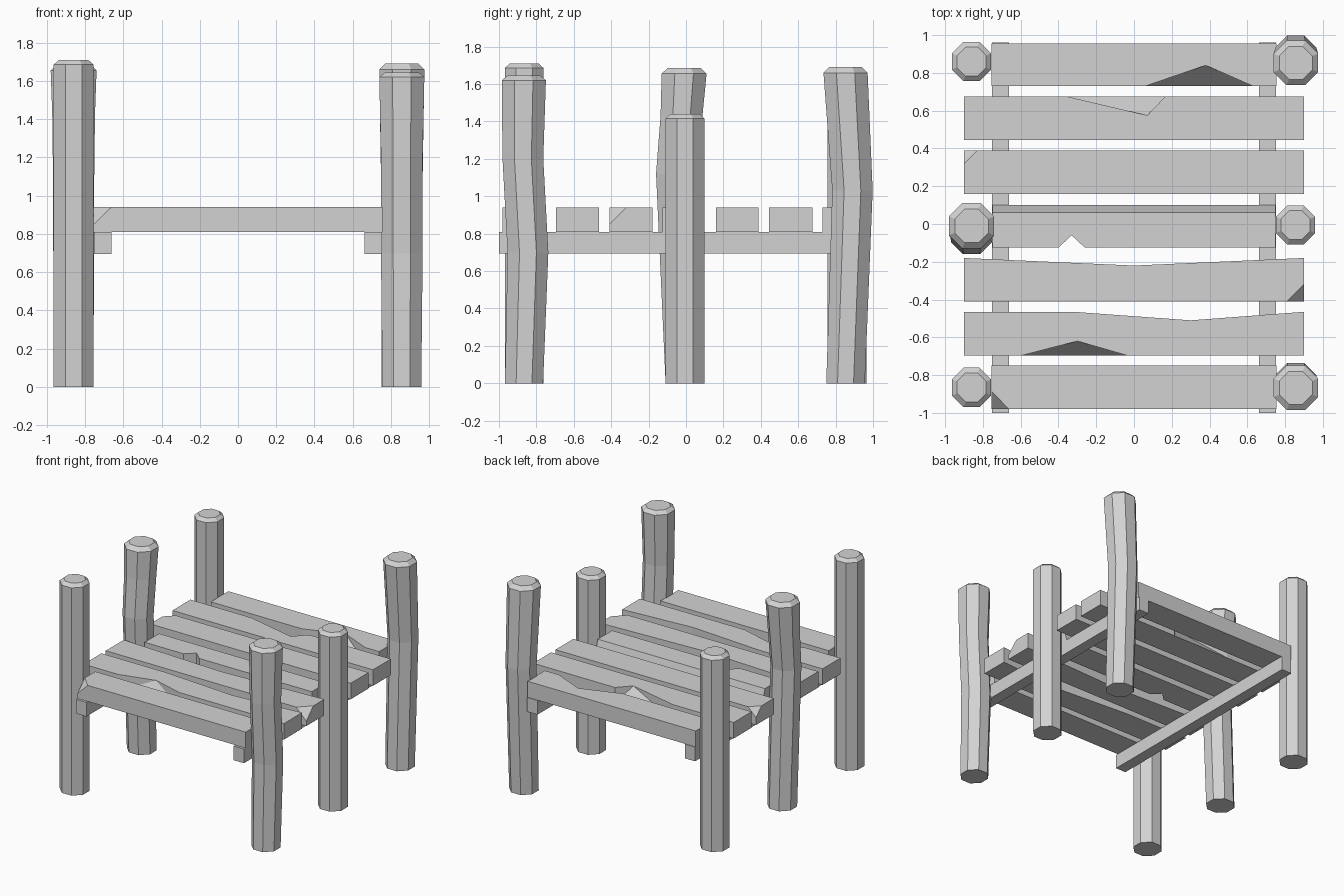
import bpy, bmesh, math
from mathutils import Vector

old = bpy.data.objects.get("Cube")
if old:
    bpy.data.objects.remove(old, do_unlink=True)

grey = bpy.data.materials.new("weathered_grey_wood")
grey.use_nodes = True
grey.diffuse_color = (0.65, 0.65, 0.65, 1)
grey.node_tree.nodes["Principled BSDF"].inputs["Base Color"].default_value = grey.diffuse_color


def finish(name, bm):
    bmesh.ops.recalc_face_normals(bm, faces=bm.faces)
    mesh = bpy.data.meshes.new(name)
    bm.to_mesh(mesh)
    bm.free()
    mesh.materials.append(grey)
    ob = bpy.data.objects.new(name, mesh)
    bpy.context.collection.objects.link(ob)
    return ob


def post(name, x, sections, height):
    """Octagonal post through (z, y, half width) sections, with a bevelled cap."""
    bm = bmesh.new()
    rings = []
    _, y, half = sections[-1]
    for z, cy, a in sections + [(height, y, half * 0.74)]:
        r = a / math.cos(math.pi / 8)
        angles = [math.pi / 8 + k * math.pi / 4 for k in range(8)]
        rings.append([bm.verts.new((x + r * math.cos(t), cy + r * math.sin(t), z)) for t in angles])
    for lo, hi in zip(rings, rings[1:]):
        for k in range(8):
            n = (k + 1) % 8
            bm.faces.new((lo[k], lo[n], hi[n], hi[k]))
    bm.faces.new(rings[0][::-1])
    bm.faces.new(rings[-1])
    finish(name, bm)


def board(name, half, front, back, front_mid=(), back_mid=(), bevel=0, corner=None, z=(0.81, 0.94)):
    """Board along x. Mid points are (x, top y, bottom y), listed left to right.
    corner = (x side, y side, x cut, y cut, z cut) slices off one top corner."""
    z0, z1 = z
    loop = [(-half, front, front), *front_mid, (half, front, front),
            (half, back - bevel, back), *reversed(back_mid), (-half, back - bevel, back)]
    bm = bmesh.new()
    top = [bm.verts.new((x, t, z1)) for x, t, b in loop]
    bot = [bm.verts.new((x, b, z0)) for x, t, b in loop]
    bm.faces.new(top)
    bm.faces.new(bot[::-1])
    leans = [t != b for x, t, b in loop]
    for i in range(len(loop)):
        j = (i + 1) % len(loop)
        if leans[i] == leans[j] or bevel:
            bm.faces.new((top[i], bot[i], bot[j], top[j]))
        elif leans[i]:
            bm.faces.new((top[i], bot[j], top[j]))
            bm.faces.new((top[i], bot[i], bot[j]))
        else:
            bm.faces.new((top[i], bot[i], top[j]))
            bm.faces.new((top[j], bot[i], bot[j]))
    bmesh.ops.recalc_face_normals(bm, faces=bm.faces)
    if corner:
        sx, sy, cx, cy, cz = corner
        edge_y = back if sy > 0 else front
        normal = Vector((sx / cx, sy / cy, 1 / cz)).normalized()
        bmesh.ops.bisect_plane(bm, geom=bm.verts[:] + bm.edges[:] + bm.faces[:],
                               plane_co=(sx * half, edge_y, z1 - cz),
                               plane_no=normal, clear_outer=True)
        bmesh.ops.holes_fill(bm, edges=[e for e in bm.edges if e.is_boundary])
    return finish(name, bm)


# Straight posts
for name, x, y, h in (("front_right_post", -0.86, -0.865, 1.71),
                      ("back_right_post", -0.86, 0.86, 1.58),
                      ("middle_left_post", 0.855, -0.005, 1.44)):
    post(name, x, [(0, y, 0.104), (h - 0.025, y, 0.104)], h)

# Bent posts
post("front_left_post", 0.857,
     [(0, -0.866, 0.102), (0.7, -0.845, 0.109), (1.2, -0.872, 0.109), (1.62, -0.867, 0.118)], 1.645)
post("back_left_post", 0.857,
     [(0, 0.853, 0.103), (1.03, 0.89, 0.108), (1.66, 0.853, 0.118)], 1.69)
post("middle_right_post", -0.86,
     [(0, -0.005, 0.104), (1.12, -0.052, 0.108), (1.43, -0.024, 0.112), (1.655, -0.01, 0.12)], 1.685)

# Support rails
for name, x in (("right_rail", -0.707), ("left_rail", 0.707)):
    board(name, 0.046, -1.0, 0.96, z=(0.695, 0.81)).location.x = x

# Deck planks from front to back, with worn edges and broken corners
board("plank_1", 0.755, -0.98, -0.75, corner=(-1, -1, 0.093, 0.095, 0.09))
board("plank_2", 0.9, -0.695, -0.465,
      front_mid=[(-0.59, -0.695, -0.695), (-0.3, -0.62, -0.695), (-0.04, -0.695, -0.695)],
      back_mid=[(-0.32, -0.465, -0.465), (0.3, -0.51, -0.51)])
board("plank_3", 0.9, -0.41, -0.18, back_mid=[(0, -0.22, -0.22)],
      corner=(1, -1, 0.09, 0.09, 0.09))
board("plank_4", 0.75, -0.125, 0.1, bevel=0.04,
      front_mid=[(-0.4, -0.125, -0.125), (-0.33, -0.06, -0.06), (-0.26, -0.125, -0.125)])
board("plank_5", 0.9, 0.16, 0.388, corner=(-1, 1, 0.07, 0.07, 0.07))
board("plank_6", 0.9, 0.445, 0.675,
      back_mid=[(-0.355, 0.675, 0.675), (0.07, 0.575, 0.675), (0.165, 0.675, 0.675)])
board("plank_7", 0.755, 0.73, 0.955,
      front_mid=[(0.06, 0.73, 0.73), (0.38, 0.84, 0.73), (0.63, 0.73, 0.73)])
